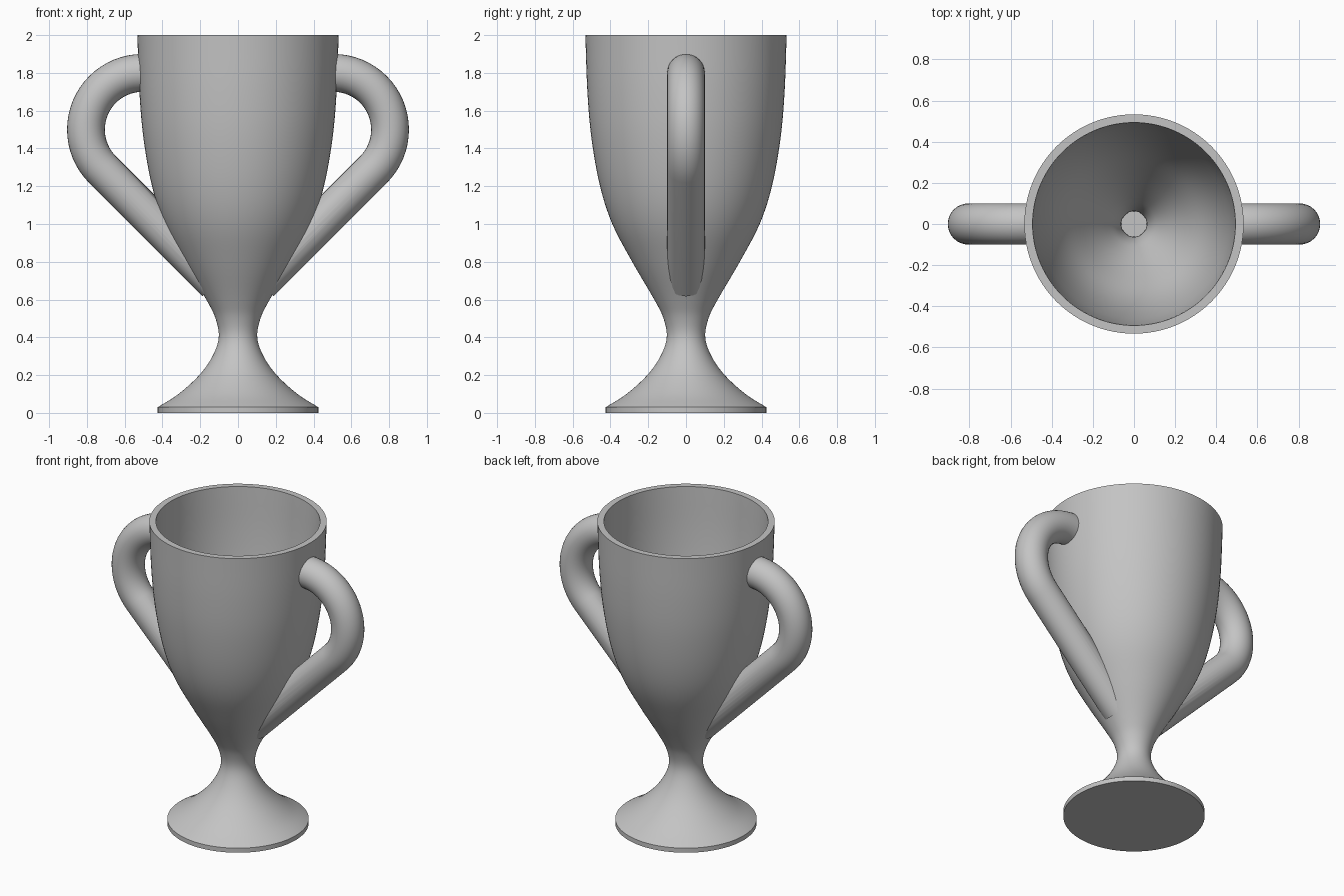
import bpy, bmesh, math
from mathutils import Vector

if "Cube" in bpy.data.objects:
    bpy.data.objects.remove(bpy.data.objects["Cube"], do_unlink=True)

grey = bpy.data.materials.new("light_grey")
grey.use_nodes = True
colour = (0.55, 0.55, 0.55, 1)
grey.diffuse_color = colour
grey.node_tree.nodes["Principled BSDF"].inputs["Base Color"].default_value = colour


def make_object(name, rings, smooth_angle=35):
    """Skin a list of vertex rings into a closed solid."""
    bm = bmesh.new()
    loops = [[bm.verts.new(p) for p in ring] for ring in rings]
    n = len(loops[0])
    for a, b in zip(loops, loops[1:]):
        for i in range(n):
            j = (i + 1) % n
            bm.faces.new((a[i], a[j], b[j], b[i]))
    bm.faces.new(loops[0])
    bm.faces.new(loops[-1])
    bmesh.ops.recalc_face_normals(bm, faces=bm.faces[:])
    mesh = bpy.data.meshes.new(name)
    bm.to_mesh(mesh)
    bm.free()
    mesh.materials.append(grey)
    obj = bpy.data.objects.new(name, mesh)
    bpy.context.collection.objects.link(obj)
    smooth(obj, smooth_angle)
    return obj


def smooth(obj, angle=35):
    bpy.ops.object.select_all(action='DESELECT')
    obj.select_set(True)
    bpy.context.view_layer.objects.active = obj
    bpy.ops.object.shade_smooth_by_angle(angle=math.radians(angle))


def spline(points, steps=5):
    """Smooth curve through the profile points."""
    p = [Vector(q) for q in points]
    p = [2 * p[0] - p[1]] + p + [2 * p[-1] - p[-2]]
    out = []
    for a, b, c, d in zip(p, p[1:], p[2:], p[3:]):
        for k in range(steps):
            t = k / steps
            out.append(0.5 * (2 * b + (c - a) * t + (2 * a - 5 * b + 4 * c - d) * t ** 2
                              + (3 * b - a - 3 * c + d) * t ** 3))
    return out + [p[-2]]


def lathe(profile, sides=96):
    turns = [math.tau * i / sides for i in range(sides)]
    return [[(r * math.cos(t), r * math.sin(t), z) for t in turns] for r, z in profile]


# Cup: foot, stem and bowl outside, then the hollow inside
outer = spline([(0.425, 0.03), (0.315, 0.1), (0.205, 0.2), (0.135, 0.3), (0.102, 0.4),
                (0.119, 0.5), (0.168, 0.6), (0.285, 0.8), (0.39, 1.0), (0.455, 1.2),
                (0.5, 1.45), (0.522, 1.7), (0.533, 2.0)])


def offset(wall, floor):
    """Outer profile moved inward along its normal, above the floor height."""
    out = []
    for i, p in enumerate(outer):
        if p.y < floor:
            continue
        t = (outer[min(i + 1, len(outer) - 1)] - outer[i - 1]).normalized()
        out.append(Vector((p.x - wall * t.y, p.y + wall * t.x)))
    out[-1].y = 2.0
    return out


inner = offset(0.04, 0.4)
make_object("cup", lathe([(0.425, 0)] + outer + inner[::-1]))

# Helper solid that trims the handles inside the wall
trim = make_object("handle_trim", lathe(offset(0.02, 0.4)))
trim.hide_render = True

# Handles: quarter turns at the top running into a straight diagonal
centre, bend, tube = Vector((0.505, 0, 1.5)), 0.3, 0.1
for name, side in (("left_handle", 1), ("right_handle", -1)):
    path = [(Vector((0.4, 0, 1.8)), math.pi / 2)]
    for k in range(25):
        a = math.pi / 2 - math.radians(135) * k / 24
        path.append((centre + bend * Vector((math.cos(a), 0, math.sin(a))), a))
    end, a = path[-1]
    path.append((end + Vector((-0.6, 0, -0.6)), a))
    rings = []
    for p, a in path:
        normal = Vector((math.cos(a), 0, math.sin(a)))
        ring = []
        for i in range(32):
            t = math.tau * i / 32
            v = p + tube * (normal * math.cos(t) + Vector((0, 1, 0)) * math.sin(t))
            ring.append((side * v.x, v.y, v.z))
        rings.append(ring)
    handle = make_object(name, rings)
    cut = handle.modifiers.new("trim", 'BOOLEAN')
    cut.operation, cut.solver, cut.object = 'DIFFERENCE', 'EXACT', trim
    bpy.context.view_layer.objects.active = handle
    bpy.ops.object.modifier_apply(modifier="trim")
    smooth(handle)

bpy.data.objects.remove(trim, do_unlink=True)
